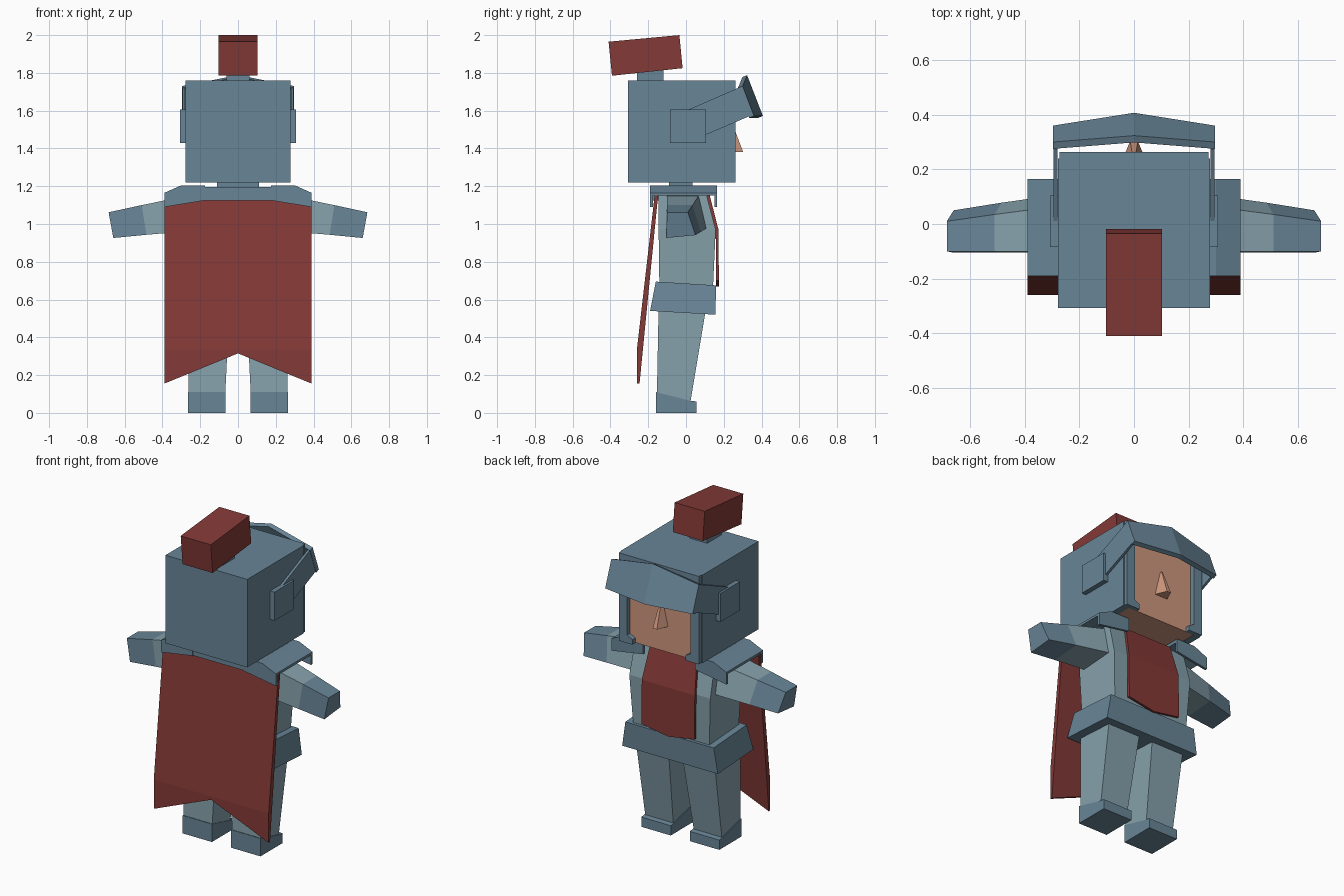
import bpy, bmesh

if "Cube" in bpy.data.objects:
    bpy.data.objects.remove(bpy.data.objects["Cube"])

def mat(name, rgb):
    m = bpy.data.materials.new(name)
    m.diffuse_color = (*rgb, 1)
    m.use_nodes = True
    m.node_tree.nodes["Principled BSDF"].inputs["Base Color"].default_value = m.diffuse_color
    return m

STEEL = mat("steel", (0.14, 0.235, 0.31))
CLOTH = mat("light_mail", (0.24, 0.36, 0.41))
RED = mat("red_cloth", (0.23, 0.042, 0.038))
SKIN = mat("skin", (0.62, 0.31, 0.21))

def loft(name, rings, m):
    """Closed solid through rings that share a point count."""
    bm = bmesh.new()
    rs = [[bm.verts.new(p) for p in r] for r in rings]
    n = len(rs[0])
    for a, b in zip(rs, rs[1:]):
        for i in range(n):
            bm.faces.new((a[i], a[(i + 1) % n], b[(i + 1) % n], b[i]))
    bm.faces.new(rs[0])
    bm.faces.new(rs[-1])
    bmesh.ops.recalc_face_normals(bm, faces=bm.faces)
    me = bpy.data.meshes.new(name)
    bm.to_mesh(me)
    bm.free()
    me.materials.append(m)
    o = bpy.data.objects.new(name, me)
    bpy.context.collection.objects.link(o)
    return o

def prism_x(name, yz, x0, x1, m):
    return loft(name, [[(x, y, z) for y, z in yz] for x in (x0, x1)], m)

def prism_y(name, xz, y0, y1, m):
    return loft(name, [[(x, y, z) for x, z in xz] for y in (y0, y1)], m)

def rect(x0, x1, y0, y1, z):
    return [(x0, y0, z), (x1, y0, z), (x1, y1, z), (x0, y1, z)]

def box(name, x0, x1, y0, y1, z0, z1, m):
    return loft(name, [rect(x0, x1, y0, y1, z0), rect(x0, x1, y0, y1, z1)], m)

def mirror(o):
    """Copy the part to the other side of x = 0."""
    mod = o.modifiers.new("mirror", 'MIRROR')
    mod.use_mirror_merge = False
    return o

# Feet and legs
mirror(prism_x("foot", [(-.16, 0), (.055, 0), (.055, .06), (.02, .065), (-.16, .11)], .065, .265, STEEL))
mirror(loft("leg", [rect(.07, .26, -.155, .022, .05), rect(.045, .268, -.145, .107, .56)], CLOTH))

# Torso and belt
loft("torso", [rect(-.255, .255, -.14, .14, .6), rect(-.275, .275, -.145, .157, .97),
               rect(-.27, .27, -.145, .107, 1.16)], CLOTH)
loft("belt", [[(-.325, -.19, .54), (.325, -.19, .54), (.325, .155, .52), (-.325, .155, .52)],
              [(-.30, -.16, .695), (.30, -.16, .695), (.30, .16, .675), (-.30, .16, .675)]], STEEL)

# Arms and gloves: sections around y, z, leaning at the seam and tip
def arm_ring(xt, xb, zt, zb, yt, yb):
    return [(xt, -.10, zt), (xt, yt, zt), (xb, yb, zb + .015), (xb, -.105, zb)]
shoulder = arm_ring(.24, .22, 1.155, .965, .07, .115)
cuff = arm_ring(.51, .485, 1.10, .943, .035, .078)
tip = arm_ring(.685, .66, 1.062, .926, .01, .05)
mirror(loft("arm", [shoulder, cuff], CLOTH))
mirror(loft("glove", [cuff, tip], STEEL))

# Shoulder pads: sloping top with front and back flaps
mirror(prism_y("shoulder_pad", [(.175, 1.205), (.30, 1.205), (.39, 1.165), (.39, 1.15),
                                (.30, 1.185), (.175, 1.185)], -.19, .165, STEEL))
for tag, y in (("back", -.19), ("front", .15)):
    mirror(prism_y("pad_flap_" + tag, [(.175, 1.205), (.30, 1.205), (.39, 1.165), (.39, 1.09),
                                       (.175, 1.125)], y, y + .015, STEEL))
box("collar", -.175, .175, -.185, -.10, 1.125, 1.195, STEEL)
box("neck", -.11, .11, -.09, .035, 1.14, 1.23, STEEL)

# Cape with a swallowtail hem
def cape_ring(x, zhem):
    y = -.26 + max(0, zhem - .33) * .115
    return [(x, -.165, 1.16), (x, -.147, 1.16), (x, y + .014, zhem), (x, y, zhem), (x, -.26, .335)]
loft("cape", [cape_ring(-.39, .155), cape_ring(0, .315), cape_ring(.39, .155)], RED)

# Front tabard with a shallow point
def tabard_ring(s, zhem):
    return [(.16 * s, .122, 1.165), (.18 * s, .172, .97), (.18 * s, .174, zhem),
            (.18 * s, .16, zhem), (.18 * s, .157, .97), (.16 * s, .106, 1.165)]
loft("tabard", [tabard_ring(-1, .70), tabard_ring(0, .67), tabard_ring(1, .70)], RED)

# Face and nose
box("face", -.24, .24, -.27, .235, 1.222, 1.72, SKIN)
bm_nose = [[(-.045, .23, 1.38), (.045, .23, 1.38), (.014, .303, 1.38), (-.014, .303, 1.38)],
           [(-.006, .23, 1.535), (.006, .23, 1.535), (.004, .244, 1.535), (-.004, .244, 1.535)]]
loft("nose", bm_nose, SKIN)

# Helmet walls and the raised rim around the face
box("helmet_top", -.278, .278, -.307, .24, 1.70, 1.76, STEEL)
box("helmet_back", -.278, .278, -.307, -.26, 1.22, 1.705, STEEL)
mirror(box("helmet_side", .235, .278, -.265, .24, 1.22, 1.705, STEEL))
mirror(prism_y("cheek_rim", [(.272, 1.22), (.272, 1.76), (0, 1.76), (0, 1.68), (.215, 1.68),
                             (.215, 1.27), (.18, 1.25), (.18, 1.22)], .235, .263, STEEL))

# Visor: hinge, side arms and bent brim
mirror(box("visor_hinge", .27, .308, -.085, .105, 1.43, 1.605, STEEL))
mirror(prism_x("visor_arm", [(0, 1.60), (.275, 1.72), (.345, 1.575), (.10, 1.47), (.0, 1.47)],
               .28, .295, STEEL))
def brim_ring(x, dy, dz):
    return [(x, .275 + dy * .5, 1.72 + dz), (x, .30 + dy * .5, 1.73 + dz),
            (x, .36 + dy, 1.572), (x, .335 + dy, 1.562)]
loft("visor_brim", [brim_ring(-.297, 0, 0), brim_ring(0, .047, .058), brim_ring(.297, 0, 0)], STEEL)

# Crest
box("crest_base", -.06, .06, -.26, -.12, 1.75, 1.83, STEEL)
prism_x("crest", [(-.41, 1.965), (-.035, 2.0), (-.018, 1.825), (-.392, 1.785)], -.102, .102, RED)
